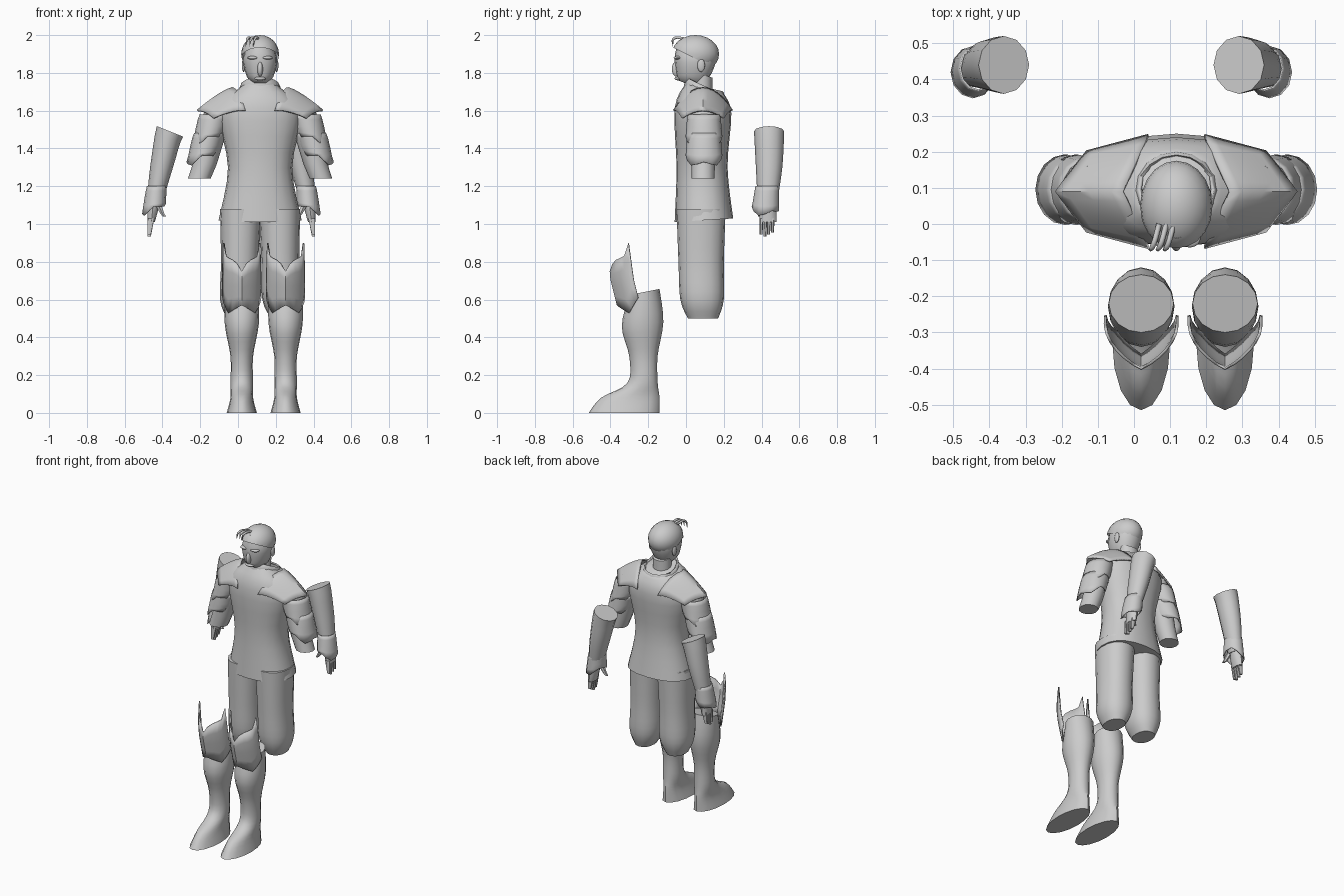
import bpy
import bmesh
import math
from mathutils import Vector

if "Cube" in bpy.data.objects:
    bpy.data.objects.remove(bpy.data.objects["Cube"], do_unlink=True)

grey = bpy.data.materials.new("plain grey")
grey.use_nodes = True
grey.diffuse_color = (.6, .6, .6, 1)
grey.node_tree.nodes["Principled BSDF"].inputs["Base Color"].default_value = grey.diffuse_color

# Mirror planes of the three groups of parts
BODY, BOOTS, ARMS = .117, .136, -.035


def mix(a, b, f):
    return a + (b - a) * f


def place(bm, name, mirror=None, thick=0):
    """Turn a mesh into an object, or into a right and a left one."""
    bmesh.ops.recalc_face_normals(bm, faces=bm.faces)
    for side in ("",) if mirror is None else ("right_", "left_"):
        if side == "left_":
            for vert in bm.verts:
                vert.co.x = 2 * mirror - vert.co.x
            bmesh.ops.reverse_faces(bm, faces=bm.faces)
        mesh = bpy.data.meshes.new(side + name)
        bm.to_mesh(mesh)
        mesh.materials.append(grey)
        obj = bpy.data.objects.new(side + name, mesh)
        bpy.context.collection.objects.link(obj)
        if thick:
            shell = obj.modifiers.new("thickness", "SOLIDIFY")
            shell.thickness = thick
            shell.offset = 0
        bpy.ops.object.select_all(action="DESELECT")
        obj.select_set(True)
        bpy.context.view_layer.objects.active = obj
        bpy.ops.object.shade_smooth_by_angle(angle=math.radians(45))
    bm.free()


def skin(name, rows, closed=False, caps=False, mirror=None, thick=0):
    """Join rows of points with faces."""
    bm = bmesh.new()
    rows = [[bm.verts.new(point) for point in row] for row in rows]
    count = len(rows[0])
    for low, high in zip(rows, rows[1:]):
        for i in range(count if closed else count - 1):
            j = (i + 1) % count
            bm.faces.new((low[i], low[j], high[j], high[i]))
    if caps:
        bm.faces.new(rows[0])
        bm.faces.new(rows[-1])
    place(bm, name, mirror, thick)


def smooth_keys(keys, steps):
    """Spline through the key sections."""
    padded = [keys[0], *keys, keys[-1]]
    result = []
    for a, b, c, d in zip(padded, padded[1:], padded[2:], padded[3:]):
        for step in range(steps):
            t = step / steps
            result.append([q + t / 2 * (r - p + t * (2 * p - 5 * q + 4 * r - s
                           + t * (3 * (q - r) + s - p))) for p, q, r, s in zip(a, b, c, d)])
    return result + [keys[-1]]


def loft(name, keys, x=(BODY, BODY), tilt=(0, 0), slope=(0, 0), sides=16, steps=4,
         square=1, zigzag=0, mirror=None, caps=True, thick=0):
    """Each key is height, half width, front, back; tilt and slope lean the two ends."""
    sections = smooth_keys(keys, steps)
    rows = []
    for k, (height, half, front, back) in enumerate(sections):
        f = k / (len(sections) - 1)
        lean = tilt[0] * (1 - f) ** 3 + tilt[1] * f ** 3
        side_lean = slope[0] * (1 - f) ** 3 + slope[1] * f ** 3
        row = []
        for i in range(sides):
            angle = math.tau * i / sides
            s, c = math.sin(angle), math.cos(angle)
            across = half * math.copysign(abs(s) ** square, s)
            along = (front - back) / 2 * math.copysign(abs(c) ** square, c)
            z = height + lean * along + side_lean * across
            if k == len(sections) - 1:
                z += zigzag * math.cos(2 * math.pi * i / 4)
            row.append((mix(*x, f) + across, (front + back) / 2 + along, z))
        rows.append(row)
    skin(name, rows, True, caps, mirror, thick)


def blob(name, centre, radii, mirror=None, cut=None):
    """Stretched ball, optionally trimmed below a plane."""
    bm = bmesh.new()
    bmesh.ops.create_uvsphere(bm, u_segments=20, v_segments=12, radius=1)
    for vert in bm.verts:
        vert.co = Vector(c + r * v for c, r, v in zip(centre, radii, vert.co))
    if cut:
        bmesh.ops.bisect_plane(bm, geom=[*bm.verts, *bm.edges, *bm.faces],
                               plane_co=cut[0], plane_no=cut[1], clear_inner=True)
    place(bm, name, mirror)


# Head with hair and face
loft("head", [(1.74, .03, -.04, .06), (1.78, .07, -.05, .12),
              (1.88, .09, -.06, .16), (1.97, .05, -.04, .12)], tilt=(-.4, 0), square=.9)
blob("hair", (BODY, .05, 1.9), (.1, .125, .1), cut=((0, 0, 1.9), (0, .5, 1)))
blob("nose", (BODY, -.05, 1.82), (.015, .025, .04))
blob("lips", (BODY, -.04, 1.77), (.03, .02, .01))
blob("brow", (.08, -.04, 1.88), (.03, .025, .01), BODY)
blob("ear", (.03, .08, 1.84), (.01, .02, .035), BODY)

# Loose locks above the forehead
for k in range(3):
    lock_x = .05 + .02 * k
    curve = bpy.data.curves.new("hair_lock", "CURVE")
    curve.dimensions = "3D"
    curve.bevel_depth = .008
    curve.bevel_resolution = 1
    spline = curve.splines.new("BEZIER")
    spline.bezier_points.add(2)
    path = (lock_x + .02, 0, 1.98), (lock_x, -.065, 1.98), (lock_x - .01, -.07, 1.94)
    for point, position, width in zip(spline.bezier_points, path, (1, .9, .1)):
        point.co = position
        point.radius = width
        point.handle_left_type = point.handle_right_type = "AUTO"
    curve.materials.append(grey)
    bpy.context.collection.objects.link(bpy.data.objects.new("hair_lock", curve))

# Neck, collar and tunic
loft("neck", [(1.68, .06, .03, .14), (1.79, .06, .04, .14)], tilt=(0, -.3))
loft("collar", [(1.68, .12, -.02, .2), (1.73, .1, 0, .19)], tilt=(-.3, -.5),
     caps=False, thick=.01)
blob("collar_clasp", (BODY, -.01, 1.68), (.03, .02, .02))
loft("tunic", [(1.02, .22, -.06, .25), (1.3, .17, -.05, .22),
               (1.6, .22, -.06, .24), (1.72, .1, 0, .2)],
     tilt=(.06, -.3), sides=20, square=.88)

# Thighs
loft("thigh", [(1.08, .11, -.05, .21), (.8, .1, -.04, .2), (.6, .1, -.03, .2),
               (.5, .06, .01, .17)], x=(.015, 0), square=.9, mirror=BODY)

# Sleeves, each with two layered plates
loft("upper_arm", [(1.62, .08, .02, .17), (1.24, .06, .03, .15)],
     x=(-.09, -.205), sides=12, mirror=BODY)
for part, top, start in (("upper", 1.58, -.12), ("lower", 1.48, -.15)):
    loft(part + "_arm_plate", [(top, .08, .01, .18), (top - .13, .08, 0, .19)],
         x=(start, start - .04), slope=(0, .45), zigzag=.014,
         mirror=BODY, caps=False, thick=.006)

# Shoulder plates, arched front to back and narrowing to the outer tip
rows = []
for i in range(7):
    u = i / 6
    row = []
    for j in range(-6, 7):
        edge = abs(j / 6)
        x = mix(mix(-.03, .04, edge), mix(-.215, -.13, edge), u)
        y = .09 + j / 6 * mix(.155, .11, u)
        row.append((x, y, 1.72 - .12 * u ** 1.3 - mix(.12, .04, u) * edge ** 2))
    rows.append(row)
skin("shoulder_plate", rows, mirror=BODY, thick=.01)

# Forearms and cuffs
loft("forearm", [(1.49, .07, .36, .52), (1.3, .06, .37, .51), (1.1, .04, .38, .48)],
     x=(-.36, -.45), slope=(-.4, 0), sides=12, mirror=ARMS)
loft("cuff", [(1.2, .05, .37, .49), (1.08, .06, .35, .49)], x=(-.43, -.445),
     slope=(0, .45), sides=12, zigzag=.012, mirror=ARMS, caps=False, thick=.005)

# Hands
loft("palm", [(1.13, .04, .39, .48), (1.01, .02, .39, .48)],
     x=(-.445, -.46), sides=10, mirror=ARMS)
for k in range(4):
    y = .39 + .02 * k
    tip = .935 + .01 * abs(k - 1)
    loft("finger", [(1.03, .02, y, y + .02), (tip, .01, y, y + .015)],
         x=(-.46, -.47), sides=6, mirror=ARMS)
loft("thumb", [(1.11, .02, .38, .42), (1.04, .01, .38, .4)],
     x=(-.43, -.39), sides=6, mirror=ARMS)

# Boots with pointed toes
loft("boot", [(0, .08, -.515, -.14), (.08, .06, -.45, -.14), (.16, .06, -.31, -.15),
              (.3, .06, -.3, -.15), (.47, .09, -.34, -.12), (.64, .09, -.3, -.14)],
     x=(.02, .02), tilt=(0, .2), mirror=BOOTS)

# Winged knee plates: notched in the middle, peaked near both sides
top_edge = (.75, .79, .81, .82, .83, .9, .73)
rows = []
for i in range(5):
    row = []
    for j in range(-6, 7):
        out = abs(j / 6)
        low_edge = .57 + .04 * out - .06 * (1 - abs(2 * out - 1))
        z = mix(low_edge, top_edge[abs(j)], i / 4)
        y = -.4 + .12 * out ** 1.2 + .25 * max(0, .72 - z)
        row.append((.02 + .1 * math.sin(j / 4), y, z))
    rows.append(row)
skin("knee_plate", rows, mirror=BOOTS, thick=.008)
